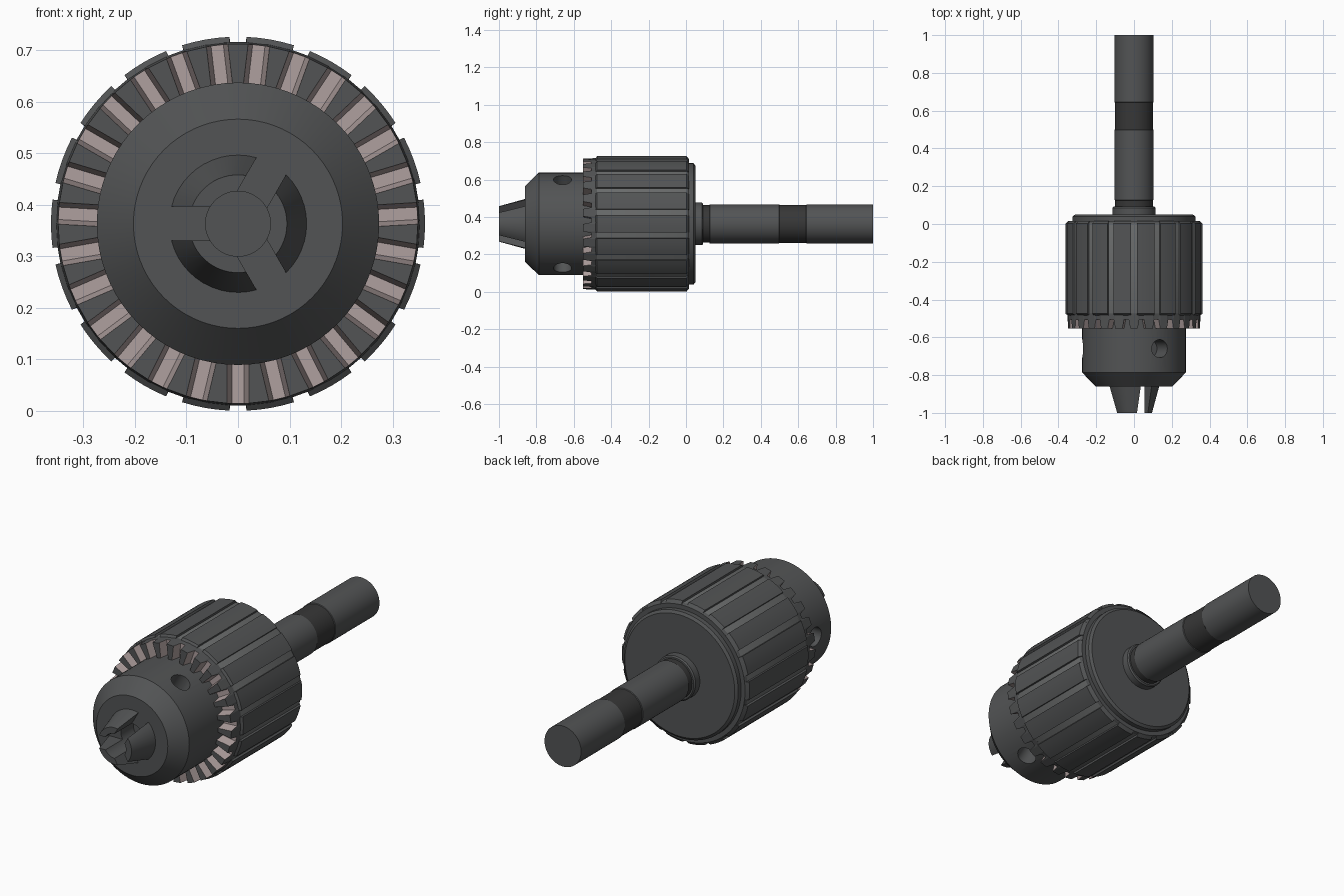
import bpy, bmesh
from math import sin, cos, asin, radians, pi
from mathutils import Matrix, Vector

if "Cube" in bpy.data.objects:
    bpy.data.objects.remove(bpy.data.objects["Cube"])

CZ = 0.363  # height of the chuck axis


def material(name, r, g, b):
    m = bpy.data.materials.new(name)
    m.diffuse_color = (r, g, b, 1)
    m.use_nodes = True
    m.node_tree.nodes["Principled BSDF"].inputs["Base Color"].default_value = m.diffuse_color
    return m


STEEL = material("dark_steel", 0.085, 0.088, 0.09)
BLACK = material("black_steel", 0.038, 0.038, 0.038)
FLUTE = material("worn_steel", 0.14, 0.145, 0.145)
BARE = material("bare_steel", 0.43, 0.35, 0.345)


def polar(y, r, a):
    return Vector((r * cos(a), y, CZ + r * sin(a)))


def loft(name, rings, mats=(STEEL,), closed=False, mat_of=None):
    """Skin equal-length rings; capped at the ends, or joined end to start."""
    bm = bmesh.new()
    vs = [[bm.verts.new(p) for p in ring] for ring in rings]
    n = len(vs[0])
    for i in range(len(vs) if closed else len(vs) - 1):
        a, b = vs[i], vs[(i + 1) % len(vs)]
        for j in range(n):
            k = (j + 1) % n
            f = bm.faces.new((a[j], a[k], b[k], b[j]))
            f.material_index = mat_of(i, j) if mat_of else 0
    if not closed:
        bm.faces.new(vs[0])
        bm.faces.new(vs[-1])
    bmesh.ops.recalc_face_normals(bm, faces=bm.faces)
    me = bpy.data.meshes.new(name)
    bm.to_mesh(me)
    bm.free()
    for m in mats:
        me.materials.append(m)
    ob = bpy.data.objects.new(name, me)
    bpy.context.collection.objects.link(ob)
    return ob


def smooth(ob):
    bpy.ops.object.select_all(action='DESELECT')
    ob.select_set(True)
    bpy.context.view_layer.objects.active = ob
    bpy.ops.object.shade_smooth_by_angle(angle=radians(28))


def lathe(name, profile, mats=(STEEL,), mat_of=None, n=72):
    return loft(name, [[polar(y, r, 2 * pi * j / n) for j in range(n)]
                       for y, r in profile], mats, mat_of=mat_of)


# Nose with chamfer and central bore
nose = lathe("nose", [(-0.76, 0.063), (-0.86, 0.063), (-0.86, 0.203),
                      (-0.787, 0.274), (-0.47, 0.274)])

# Three key holes cut into the nose
cutters = []
for a in (60, 180, 300):
    bm = bmesh.new()
    d = Vector((cos(radians(a)), 0, sin(radians(a))))
    mat = Matrix.Translation(Vector((0, -0.66, CZ)) + d * 0.26) @ d.to_track_quat('Z', 'Y').to_matrix().to_4x4()
    bmesh.ops.create_cone(bm, cap_ends=True, segments=32, radius1=0.048,
                          radius2=0.048, depth=0.2, matrix=mat)
    me = bpy.data.meshes.new("key_hole_cutter")
    bm.to_mesh(me)
    bm.free()
    me.materials.append(STEEL)
    c = bpy.data.objects.new("key_hole_cutter", me)
    c.hide_render = True
    bpy.context.collection.objects.link(c)
    cutters.append(c)
    mod = nose.modifiers.new("key_hole", 'BOOLEAN')
    mod.operation = 'DIFFERENCE'
    mod.solver = 'EXACT'
    mod.object = c
bpy.context.view_layer.update()
dg = bpy.context.evaluated_depsgraph_get()
cut = bpy.data.meshes.new_from_object(nose.evaluated_get(dg))
nose.modifiers.clear()
nose.data = cut
for c in cutters:
    bpy.data.objects.remove(c)
smooth(nose)

# Three tapered jaws separated by parallel slots
def jaw_ring(y, r_out, mid, r_in=0.063, slot=0.033, n=12):
    def arc(r):
        h = pi / 3 - asin(slot / r)
        return [polar(y, r, mid - h + 2 * h * i / n) for i in range(n + 1)]
    return arc(r_out) + arc(r_in)[::-1]


for i in range(3):
    mid = i * 2 * pi / 3
    smooth(loft(f"jaw_{i + 1}", [jaw_ring(-0.85, 0.136, mid),
                                 jaw_ring(-1.0, 0.095, mid)]))

# Ring gear: radial grooves with bare metal flanks
def gear_ring(r, y_front, y_floor):
    pts = []
    for i in range(27):
        a = -pi / 2 + 2 * pi * i / 27
        for t, y in ((-0.021, y_front), (-0.012, y_floor),
                     (0.012, y_floor), (0.021, y_front)):
            pts.append(polar(y, r, a + asin(t / r)))
    return pts


loft("gear_teeth", [gear_ring(0.268, -0.47, -0.47), gear_ring(0.268, -0.552, -0.505),
                    gear_ring(0.349, -0.552, -0.505), gear_ring(0.353, -0.47, -0.47)],
     (STEEL, BARE), closed=True,
     mat_of=lambda i, j: 1 if i == 1 and j % 4 != 3 else 0)

# Fluted sleeve with bevelled ends
def sleeve_ring(y, r_ridge, r_floor):
    pattern = ((-2.6, r_ridge), (-2.5, r_floor), (2.5, r_floor), (2.6, r_ridge),
               (6.3, r_ridge), (10, r_ridge), (13.7, r_ridge))
    return [polar(y, r, radians(90 + 20 * i + a)) for i in range(18) for a, r in pattern]


smooth(loft("sleeve", [sleeve_ring(-0.485, 0.349, 0.349), sleeve_ring(-0.475, 0.363, 0.353),
                       sleeve_ring(0.002, 0.363, 0.353), sleeve_ring(0.016, 0.347, 0.347)],
            (STEEL, FLUTE), mat_of=lambda i, j: 1 if i == 1 and j % 7 == 1 else 0))

# Back plate
smooth(lathe("back_plate", [(0.0, 0.325), (0.04, 0.325), (0.05, 0.312)]))

# Collar and shank with dark recessed bands
smooth(lathe("collar", [(0.03, 0.114), (0.085, 0.114), (0.092, 0.108)]))
smooth(lathe("shank", [(0.04, 0.1), (0.125, 0.1), (0.127, 0.104), (0.497, 0.104),
                       (0.5, 0.101), (0.642, 0.101), (0.645, 0.104), (1.0, 0.104)],
             (STEEL, BLACK), mat_of=lambda i, j: 1 if i in (0, 4) else 0))
